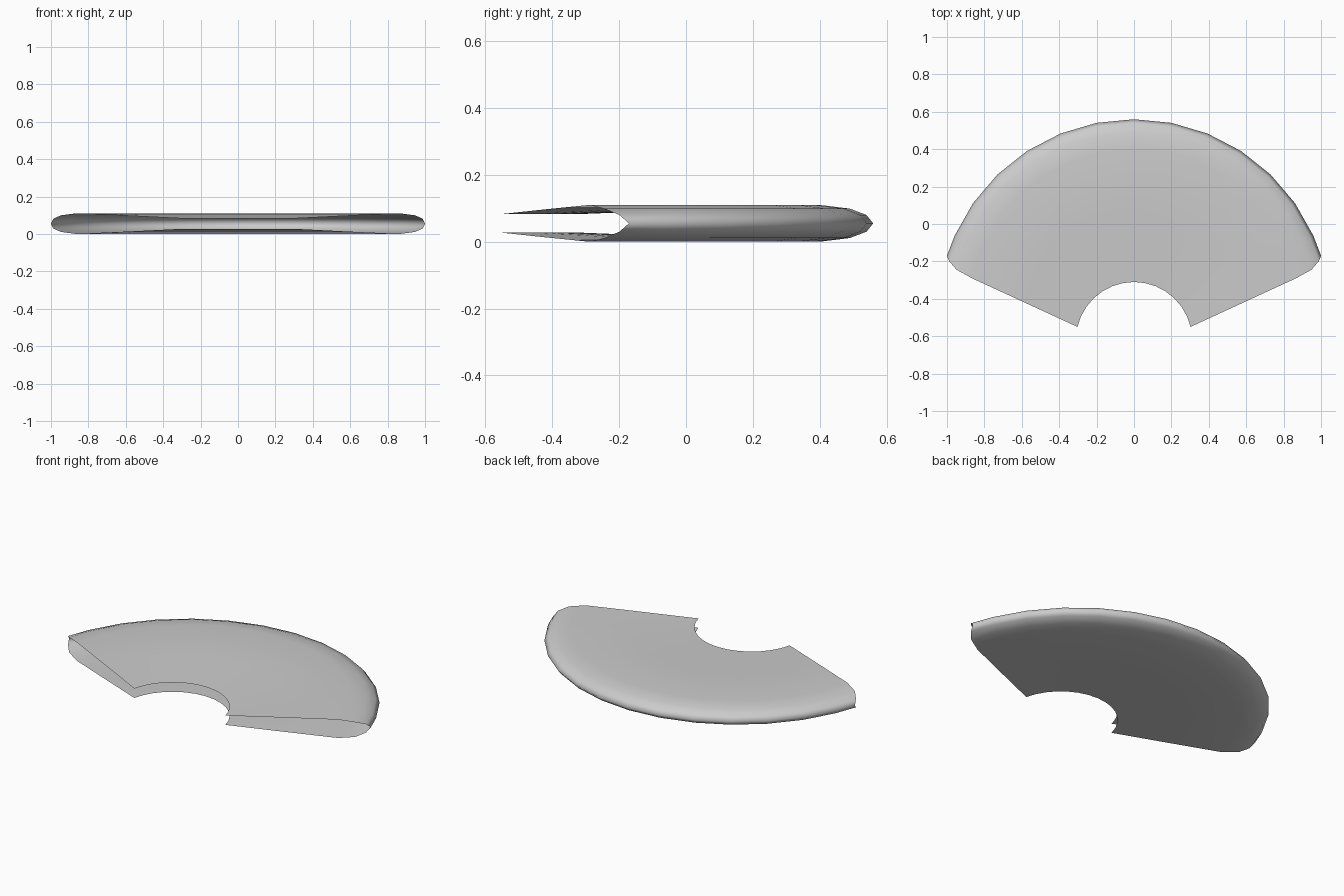
import bpy, bmesh
from math import sin, cos, radians

if "Cube" in bpy.data.objects:
    bpy.data.objects.remove(bpy.data.objects["Cube"])

# Rings of the upper sheet: radius, height, arc centre y, end angle
MID = 0.055
RINGS = [
    (0.31, 0.083, -0.62, 77.0),
    (0.60, 0.097, -0.555, 77.0),
    (0.89, 0.110, -0.49, 77.0),
    (0.98, 0.099, -0.49, 75.5),
    (1.03, 0.080, -0.49, 73.6),
    (1.05, 0.055, -0.49, 72.3),
]
# Lower sheet mirrors the upper one around the rim
profile = RINGS + [(r, 2 * MID - z, c, e) for r, z, c, e in RINGS[-2::-1]]

bm = bmesh.new()
rows = []
for r, z, c, end in profile:
    row = []
    for i in range(-7, 8):
        a = max(-end, min(end, i * 11))
        row.append(bm.verts.new((r * sin(radians(a)), c + r * cos(radians(a)), z)))
    rows.append(row)

# Skin between neighbouring rings, open at the hole and at both ends
for lo, hi in zip(rows, rows[1:]):
    for i in range(14):
        bm.faces.new((lo[i], hi[i], hi[i + 1], lo[i + 1]))
bm.normal_update()
top = [f for f in bm.faces if f.calc_center_median().z > 0.1]
if top[0].normal.z < 0:
    bmesh.ops.reverse_faces(bm, faces=bm.faces[:])

mesh = bpy.data.meshes.new("fan_shell")
bm.to_mesh(mesh)
bm.free()
for p in mesh.polygons:
    p.use_smooth = True
shell = bpy.data.objects.new("fan_shell", mesh)
bpy.context.collection.objects.link(shell)
